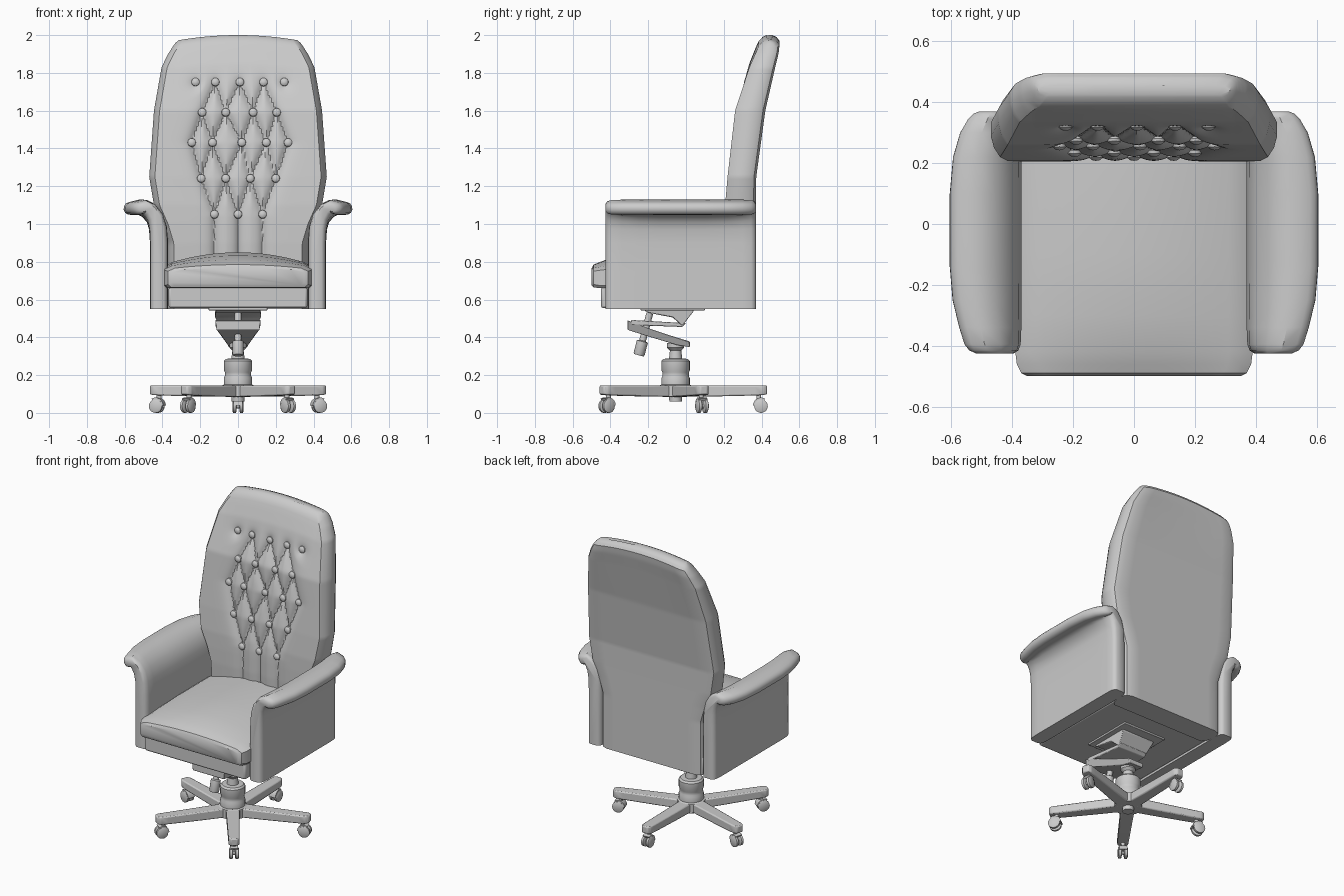
import bpy, bmesh, math
from mathutils import Vector

if "Cube" in bpy.data.objects:
    bpy.data.objects.remove(bpy.data.objects["Cube"])

# ---------- helpers ----------
def finish(name, verts, faces, bevel=0, angle=35):
    me = bpy.data.meshes.new(name)
    me.from_pydata([tuple(v) for v in verts], [], faces)
    bm = bmesh.new()
    bm.from_mesh(me)
    bmesh.ops.recalc_face_normals(bm, faces=bm.faces)
    bm.to_mesh(me)
    bm.free()
    ob = bpy.data.objects.new(name, me)
    bpy.context.collection.objects.link(ob)
    if bevel:
        m = ob.modifiers.new("bevel", 'BEVEL')
        m.width, m.segments = bevel, 2
    bpy.ops.object.select_all(action='DESELECT')
    ob.select_set(True)
    bpy.context.view_layer.objects.active = ob
    bpy.ops.object.shade_smooth_by_angle(angle=math.radians(angle))
    return ob

def loft(name, rings, **kw):
    n = len(rings[0])
    faces = [(i*n + j, i*n + (j+1) % n, (i+1)*n + (j+1) % n, (i+1)*n + j)
             for i in range(len(rings)-1) for j in range(n)]
    faces += [tuple(range(n)), tuple(range((len(rings)-1)*n, len(rings)*n))]
    return finish(name, [v for r in rings for v in r], faces, **kw)

def lathe(name, profile, origin, axis=(0, 0, 1), n=24):
    q = Vector((0, 0, 1)).rotation_difference(Vector(axis).normalized())
    return loft(name, [[Vector(origin) + q @ Vector((r*math.cos(a), r*math.sin(a), h))
                        for a in (2*math.pi*k/n for k in range(n))] for r, h in profile])

def prism(name, yz, half_widths, bevel=0.004):
    return loft(name, [[(s*w, y, z) for (y, z), w in zip(yz, half_widths)] for s in (-1, 1)], bevel=bevel)

def box(name, x, y0, y1, z0, z1, bevel):
    return prism(name, [(y0, z0), (y1, z0), (y1, z1), (y0, z1)], [x]*4, bevel)

def interp(tab, z, k):
    for a, b in zip(tab, tab[1:]):
        if z <= b[0]:
            t = max(0, (z - a[0])/(b[0] - a[0]))
            return a[k] + t*(b[k] - a[k])
    return tab[-1][k]

# ---------- backrest with diamond tufting ----------
BACK = [(.55, .37, .22, .37), (.9, .37, .205, .37), (1.0, .40, .205, .37), (1.1, .445, .207, .37),
        (1.25, .47, .22, .372), (1.6, .445, .26, .42), (1.85, .405, .335, .472),
        (1.93, .37, .367, .49), (1.97, .345, .385, .495), (1.99, .33, .405, .48), (2.0, .315, .425, .455)]
ROWS = [(1.75, (-.225, -.12, .01, .135, .245)), (1.59, (-.19, -.065, .08, .205)),
        (1.43, (-.245, -.135, .02, .15, .265)), (1.24, (-.195, -.065, .065, .2)),
        (1.05, (-.125, 0, .13))]
segs = [(a, za, b, zb) for (za, ra), (zb, rb) in zip(ROWS, ROWS[1:])
        for a in ra for b in rb if .042 < abs(a - b) < .09]
segs += [(x, 1.05, x, .7) for x in ROWS[-1][1]]
segs += [(x, 1.75, x, 1.751) for x in (ROWS[0][1][0], ROWS[0][1][-1])]

def tuft(x, z):
    best = 1
    for ax, az, bx, bz in segs:
        dx, dz = bx - ax, bz - az
        t = min(1, max(0, ((x-ax)*dx + (z-az)*dz)/(dx*dx + dz*dz)))
        best = min(best, math.hypot(x - ax - t*dx, z - az - t*dz))
    return .03*math.exp(-best/.025)

levels = [.55 + 1.40*i/110 for i in range(111)] + [1.97, 1.982, 1.99, 1.996, 2.0]
SIDE = [(.01, .2), (0, .45), (0, .75), (.015, .92), (.05, 1)]   # inset, depth fraction
rings = []
for zn in levels:
    hw, f, b = (interp(BACK, zn, k) for k in (1, 2, 3))
    arch = .03*max(0, min(1, (zn - 1.6)/.35))
    drop = lambda x: zn - arch*(x/.33)**2 if abs(x) < .33 else zn - arch
    ring = []
    for i in range(97):
        x = (i/48 - 1)*(hw - .03)
        d = tuft(x, zn) if 0 < i < 96 and zn < 1.93 else 0
        ring.append((x, f + d, drop(x)))
    ring += [(hw - s, f + t*(b - f), drop(hw - s)) for s, t in SIDE]
    ring += [((1 - i/6)*(hw - .05), b, drop((1 - i/6)*(hw - .05))) for i in range(1, 12)]
    ring += [(s - hw, f + t*(b - f), drop(hw - s)) for s, t in reversed(SIDE)]
    rings.append(ring)
loft("backrest", rings)

# buttons sit in the tufting hollows
for z, xs in ROWS:
    for x in xs:
        y = interp(BACK, z, 2) + .026
        lathe("tuft_button", [(.018, 0), (.023, .007), (.021, .016), (.013, .022), (.004, .024)],
              (x, y, z), (0, -1, .15), 16)

# ---------- armrests: thick curled panel, narrower lip at both ends ----------
CENTRE = [(.418, .55), (.418, .75), (.418, .9), (.425, .98), (.445, 1.035), (.485, 1.073), (.53, 1.09), (.572, 1.082)]
THICK = [.048, .048, .048, .047, .045, .042, .039, .034]
STATIONS = [(-.425, .55, .5), (-.415, .63, .8), (-.395, .7, .95), (-.34, .8, 1), (-.25, .94, 1), (-.14, 1, 1),
            (.1, 1, 1), (.22, .93, 1), (.3, .78, 1), (.345, .62, .95), (.362, .54, .8), (.37, .48, .5)]

def arm_ring(side, y, lip, th):
    pts = [Vector((.418 + (x - .418)*lip, z)) for x, z in CENTRE]
    left, right = [], []
    for i, p in enumerate(pts):
        d = (pts[min(i+1, len(pts)-1)] - pts[max(i-1, 0)]).normalized()
        n = Vector((-d.y, d.x))*THICK[i]*th
        left.append(p + n)
        right.append(p - n)
    tip = [pts[-1] + (d*math.sin(a) + Vector((-d.y, d.x))*math.cos(a))*THICK[-1]*th
           for a in (math.pi*k/6 for k in range(1, 6))]
    return [(side*p.x, y, p.y) for p in left + tip + right[::-1]]

for side, nm in ((-1, "left"), (1, "right")):
    loft(nm + "_armrest", [arm_ring(side, *s) for s in STATIONS], angle=40)

# ---------- seat cushion and frame ----------
CUSHION = [(-.5, .35, .675, .765), (-.49, .37, .665, .785), (-.46, .385, .66, .797), (-.42, .39, .66, .812),
           (-.3, .39, .66, .833), (-.1, .39, .66, .85), (.22, .39, .66, .85)]
rings = []
for y, w, z0, z1 in CUSHION:
    crown = .065*(z1 - .75)/.1
    ring = [(-w + .015, y, z0), (w - .015, y, z0), (w, y, z0 + .015)]
    ring += [(w*u, y, z1 - crown*u*u - (.012 if abs(u) == 1 else 0)) for u in (1 - i/10 for i in range(21))]
    rings.append(ring + [(-w, y, z0 + .015)])
loft("seat_cushion", rings)
box("seat_frame", .367, -.45, .35, .555, .668, .012)
box("mount_plate", .155, -.24, .1, .543, .557, .003)

# ---------- tilt mechanism ----------
prism("upper_bracket", [(-.23, .548), (.04, .548), (.04, .538), (-.02, .46), (-.07, .505), (-.2, .53)],
      [.12, .12, .12, .10, .12, .12])
prism("tilt_link", [(-.29, .465), (-.02, .455), (-.0, .475), (-.29, .492)], [.12, .1, .1, .12])
prism("lower_arm", [(-.31, .49), (-.31, .44), (-.2, .405), (-.05, .36), (.02, .348), (.02, .378), (-.1, .415), (-.22, .455)],
      [.12, .115, .085, .055, .05, .055, .085, .12])
lathe("tension_knob", [(.026, 0), (.03, .008), (.03, .075), (.018, .08), (.018, .23)], (0, -.25, .305), (0, .055, .21))

# ---------- column and hub ----------
CY = -.055
lathe("column", [(.06, .14), (.075, .15), (.075, .185), (.07, .195), (.07, .215), (.075, .225), (.075, .275), (.065, .286),
                 (.035, .288), (.03, .33), (.045, .345), (.045, .37)], (0, CY, 0), n=32)
lathe("hub", [(.033, .06), (.035, .085), (.085, .086), (.085, .145), (.07, .152)], (0, CY, 0), n=32)

# ---------- five star legs with twin casters ----------
for k in range(5):
    a = math.pi/2 + k*2*math.pi/5
    d, s = Vector((math.cos(a), math.sin(a), 0)), Vector((-math.sin(a), math.cos(a), 0))
    c = Vector((0, CY, 0))
    P = lambda r, w, z: c + d*r + s*w + Vector((0, 0, z))
    loft("leg", [[P(r, -w, z0), P(r, w, z0), P(r, w, .145), P(r, -w, .145 - .0)]
                 for r, w, z0 in ((.02, .042, .085), (.2, .038, .087), (.42, .034, .092), (.465, .033, .095), (.485, .02, .098))],
         bevel=.007)
    for sg in (-1, 1):
        lathe("caster_wheel", [(.028, 0), (.036, .004), (.036, .018), (.026, .023)], P(.452, sg*.007, .036), s*sg, 20)
    lathe("caster_axle", [(.012, -.012), (.012, .012)], P(.452, 0, .036), s, 12)
    lathe("caster_stem", [(.013, .04), (.013, .1)], P(.44, 0, 0), n=12)
    arc = [math.radians(t) for t in range(60, 181, 20)]
    hood = [(.452 + q*math.cos(t), .038 + q*math.sin(t)) for q, seq in ((.043, arc), (.03, arc[::-1])) for t in seq]
    loft("caster_hood", [[P(r, w, z) for r, z in hood] for w in (-.024, .024)])
